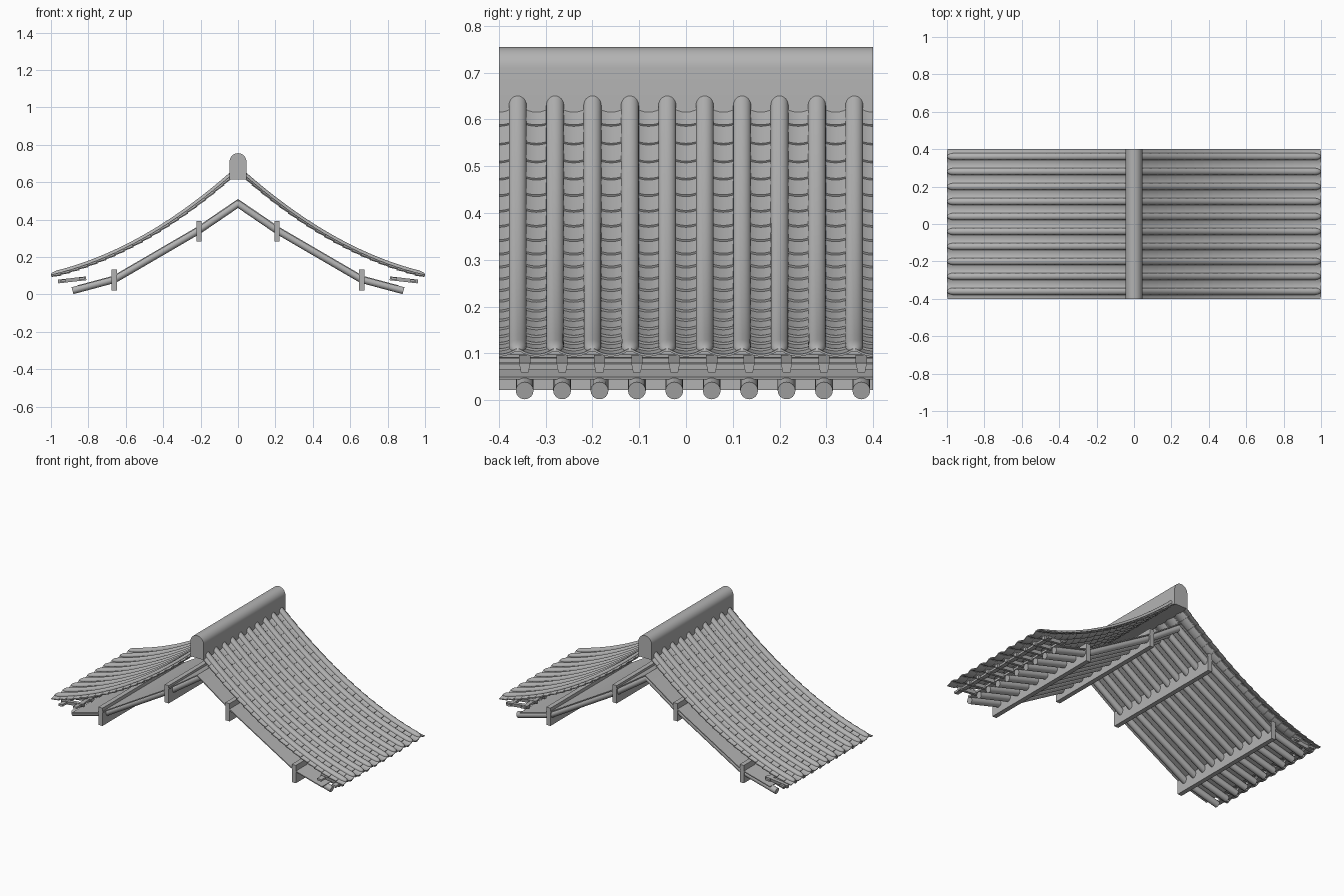
import bpy
import math
from mathutils import Vector

if "Cube" in bpy.data.objects:
    bpy.data.objects.remove(bpy.data.objects["Cube"], do_unlink=True)

GREY = bpy.data.materials.new("stone_grey")
GREY.use_nodes = True
GREY.diffuse_color = (0.45, 0.45, 0.45, 1)
GREY.node_tree.nodes["Principled BSDF"].inputs["Base Color"].default_value = (0.45, 0.45, 0.45, 1)

HALF = 0.4        # half length along the ridge
PITCH = 0.08      # spacing of tile columns and rafters
COVER_R = 0.019
COVER_H = 0.016


def roof_z(x):
    """Height of the curved tile bed."""
    return 0.669 - 0.90 * x + 0.335 * x * x


def make_object(name, verts, faces, mirrored=True):
    mesh = bpy.data.meshes.new(name)
    mesh.from_pydata(verts, [], faces)
    mesh.materials.append(GREY)
    mesh.polygons.foreach_set("use_smooth", [True] * len(mesh.polygons))
    mesh.set_sharp_from_angle(angle=math.radians(35))
    obj = bpy.data.objects.new(name, mesh)
    bpy.context.scene.collection.objects.link(obj)
    if mirrored:
        obj.modifiers.new("other_slope", "MIRROR").use_axis[0] = True
    return obj


def sweep(verts, faces, path, section, y0=0.0, scales=None):
    """Carry a closed (y, height) section along an (x, z) path and cap it."""
    start, n = len(verts), len(section)
    pts = [Vector(p) for p in path]
    for i, p in enumerate(pts):
        t = (pts[min(i + 1, len(pts) - 1)] - pts[max(i - 1, 0)]).normalized()
        normal = Vector((-t.y, t.x))
        if abs(p.x) < 1e-6:          # plumb cut where both slopes meet
            normal = Vector((0, 1 / t.x))
        s = scales[i] if scales else 1
        for y, h in section:
            q = p + normal * h * s
            verts.append((q.x, y0 + y * s, q.y))
    for i in range(len(pts) - 1):
        a, b = start + i * n, start + (i + 1) * n
        for j in range(n):
            k = (j + 1) % n
            faces.append((a + j, a + k, b + k, b + j))
    last = start + (len(pts) - 1) * n
    faces.append(tuple(range(start + n - 1, start - 1, -1)))
    faces.append(tuple(range(last, last + n)))


def rect(y1, y2, h1, h2):
    return [(y1, h1), (y2, h1), (y2, h2), (y1, h2)]


def circle(r, n, span=2 * math.pi, ends=0):
    return [(r * math.cos(span * i / n), r * math.sin(span * i / n)) for i in range(n + ends)]


# Round cover tiles with tapered eave tips
xs = [0.03 + 0.93 * i / 24 for i in range(25)]
scales = [1.0] * len(xs)
for i in range(1, 7):
    a = i / 6 * math.pi / 2
    xs.append(0.96 + 0.04 * math.sin(a))
    scales.append(max(math.cos(a), 0.12))
path = [(x, roof_z(x)) for x in xs]
dome = [(y, h * COVER_H / COVER_R) for y, h in circle(COVER_R, 12, math.pi, 1)]
verts, faces = [], []
for i in range(10):
    sweep(verts, faces, path, dome, -0.36 + i * PITCH, scales)
make_object("cover_tiles", verts, faces)

# Overlapping hollow pan tiles, each with a raised lower lip
ROWS, PAN, SAG, THICK = 20, 0.037, 0.012, 0.005
step = 0.96 / ROWS
verts, faces = [], []
for col in range(11):
    yc = -HALF + col * PITCH
    lo, hi = max(yc - PAN, -HALF), min(yc + PAN, HALF)
    ys = [lo + (hi - lo) * j / 8 for j in range(9)]
    arc = [(y, SAG * (((y - yc) / PAN) ** 2 - 1)) for y in ys]
    section = [(y, h - THICK) for y, h in arc] + arc[::-1]
    for row in range(ROWS):
        x2 = 1.0 - row * step
        x1 = x2 - step * 1.12
        sweep(verts, faces, [(x1, roof_z(x1)), (x2, roof_z(x2) + 0.006)], section)
make_object("pan_tiles", verts, faces)

# Ridge cap with a half-round top
profile = [(-0.045, 0.615), (0.045, 0.615)]
profile += [(x, 0.71 + z) for x, z in circle(0.045, 16, math.pi, 1)]
n = len(profile)
verts = [(x, y, z) for y in (-HALF, HALF) for x, z in profile]
faces = [(j, (j + 1) % n, n + (j + 1) % n, n + j) for j in range(n)]
faces += [tuple(range(n - 1, -1, -1)), tuple(range(n, 2 * n))]
make_object("ridge_cap", verts, faces, mirrored=False)

# Round rafters in three straight runs
slope = [(0, 0.485), (0.21, 0.342), (0.66, 0.08), (0.885, 0.02)]
verts, faces = [], []
for i in range(10):
    sweep(verts, faces, slope, circle(0.019, 16), -0.345 + i * PITCH)
make_object("rafters", verts, faces)

# Thin sheathing on the rafters
verts, faces = [], []
sweep(verts, faces, slope[:3] + [(0.85, 0.029)], rect(-HALF, HALF, 0.015, 0.021))
make_object("sheathing", verts, faces)

# Purlin boards on edge
verts, faces = [], []
for x, z in ((0.208, 0.338), (0.662, 0.077)):
    sweep(verts, faces, [(x - 0.014, z), (x + 0.014, z)], rect(-HALF, HALF, -0.055, 0.055))
make_object("purlins", verts, faces)

# Short tapered eave rafters
verts, faces = [], []
wedge = [(-0.008, -0.011), (0.008, -0.011), (0.012, 0.009), (-0.012, 0.009)]
for i in range(10):
    sweep(verts, faces, [(0.812, 0.087), (0.962, 0.07)], wedge, -0.345 + i * PITCH)
make_object("eave_rafters", verts, faces)

# Long battens tying the eave rafters together
verts, faces = [], []
for x, z in ((0.835, 0.085), (0.935, 0.073)):
    sweep(verts, faces, [(x - 0.014, z + 0.0015), (x + 0.014, z - 0.0015)],
          rect(-HALF, HALF, -0.006, 0.006))
make_object("eave_battens", verts, faces)
